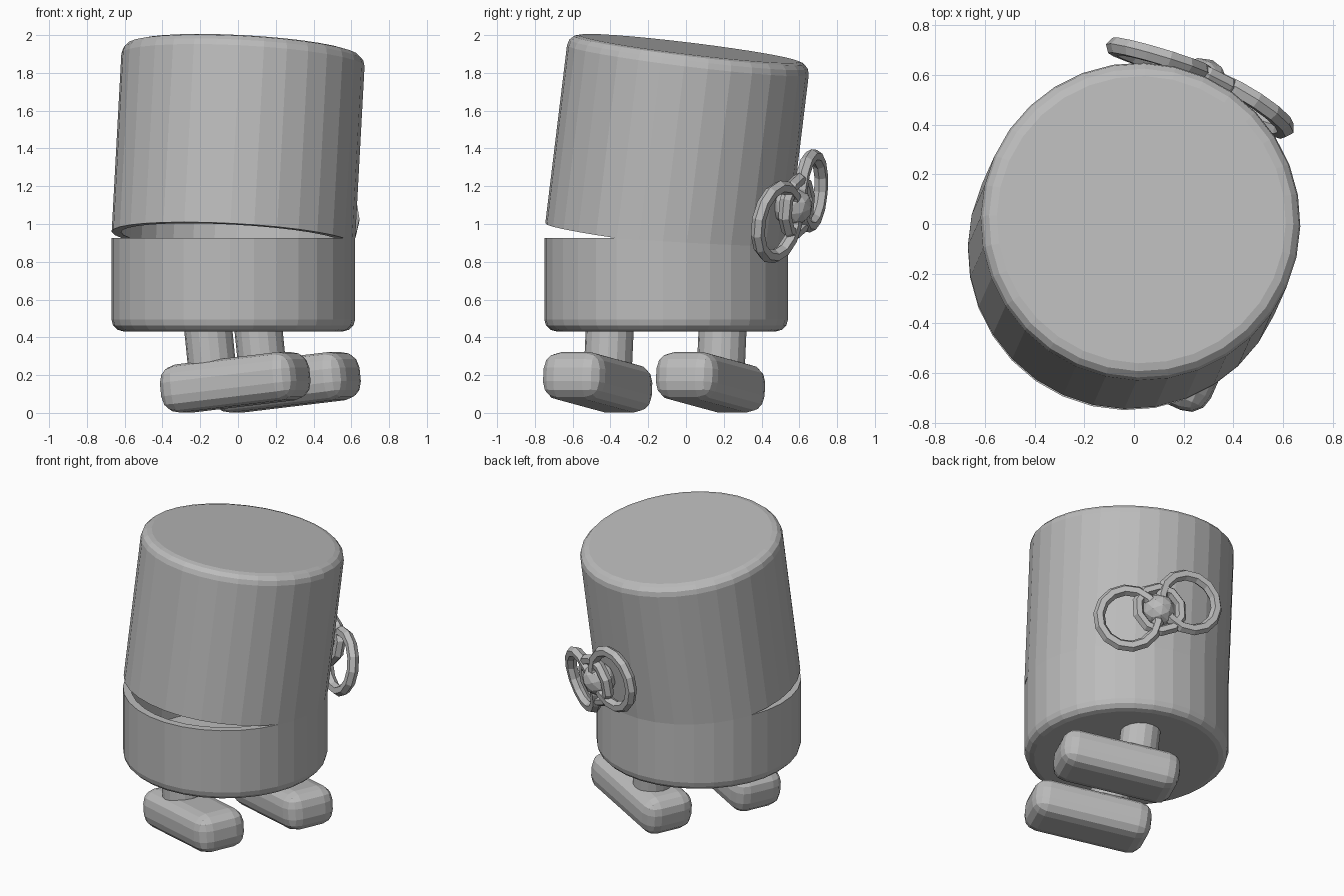
import bpy
import bmesh
from math import cos, sin, pi, radians
from mathutils import Matrix, Vector

if "Cube" in bpy.data.objects:
    bpy.data.objects.remove(bpy.data.objects["Cube"])

grey = bpy.data.materials.new("plain grey")
grey.use_nodes = True
grey.diffuse_color = (0.5, 0.5, 0.5, 1)
grey.node_tree.nodes["Principled BSDF"].inputs["Base Color"].default_value = (0.5, 0.5, 0.5, 1)


def finish(bm, name, matrix):
    """Turn a bmesh into a placed object."""
    bmesh.ops.recalc_face_normals(bm, faces=bm.faces)
    mesh = bpy.data.meshes.new(name)
    bm.to_mesh(mesh)
    bm.free()
    mesh.materials.append(grey)
    obj = bpy.data.objects.new(name, mesh)
    bpy.context.collection.objects.link(obj)
    obj.matrix_world = matrix
    return obj


def grid_faces(bm, rings, closed):
    """Join consecutive vertex rings with quads."""
    count = len(rings)
    for i in range(count if closed else count - 1):
        a, b = rings[i], rings[(i + 1) % count]
        n = len(a)
        for j in range(n):
            k = (j + 1) % n
            bm.faces.new((a[j], a[k], b[k], b[j]))


def lathe(name, profile, sides, matrix):
    """Revolve (radius, height) points, capping both ends."""
    bm = bmesh.new()
    rings = [[bm.verts.new((r * cos(2 * pi * s / sides), r * sin(2 * pi * s / sides), z))
              for s in range(sides)] for r, z in profile]
    grid_faces(bm, rings, False)
    bm.faces.new(rings[0])
    bm.faces.new(rings[-1])
    return finish(bm, name, matrix)


def ring(name, major, minor, segments, matrix):
    """Low-poly ring lying in its local xz plane."""
    bm = bmesh.new()
    rings = []
    for s in range(segments):
        a = 2 * pi * s / segments
        out = Vector((cos(a), 0, sin(a)))
        rings.append([bm.verts.new(out * (major + minor * cos(t * pi / 3))
                                   + Vector((0, minor * sin(t * pi / 3), 0)))
                      for t in range(6)])
    grid_faces(bm, rings, True)
    return finish(bm, name, matrix)


def rot(degrees, axis):
    return Matrix.Rotation(radians(degrees), 4, axis)


def move(x, y, z):
    return Matrix.Translation((x, y, z))


# Body frame: turned about z, with the hinge plane at its origin
R, WALL, BEVEL = 0.645, 0.05, 0.062
base = move(-0.025, -0.105, 0.925) @ rot(-24, "Z")
lid = base @ rot(-7.6, "X")


def shell(height, sign):
    """Hollow cup profile: inner wall, rim, outer wall, rounded end."""
    points = [(R - WALL, height - WALL), (R - WALL, 0), (R, 0)]
    for i in range(4):
        a = i * pi / 6
        points.append((R - BEVEL + BEVEL * cos(a), height - BEVEL + BEVEL * sin(a)))
    return [(r, z * sign) for r, z in points]


lathe("lower_body", shell(0.493, -1), 32, base)
lathe("upper_body", shell(1.013, 1), 32, lid)

# Legs and rounded feet
for side, v in (("right", -0.327), ("left", 0.327)):
    foot = base @ move(0.157, v, -0.763) @ rot(-6.3, "Y")
    lathe(side + "_leg", [(0.127, 0), (0.127, 0.36)], 16, foot @ move(-0.125, 0, 0))
    bm = bmesh.new()
    bmesh.ops.create_cube(bm, size=1, matrix=Matrix.Diagonal((0.78, 0.35, 0.256, 1)))
    bmesh.ops.bevel(bm, geom=bm.edges[:], offset=0.092, segments=3, profile=0.5,
                    affect="EDGES", clamp_overlap=True)
    finish(bm, side + "_foot", foot)

# Wind-up key on the back: two loops, a collar and a knob
key = lid @ move(0, 0.712, 0.265) @ rot(23, "Y")
for name, sx in (("key_loop_high", -1), ("key_loop_low", 1)):
    ring(name, 0.188, 0.037, 14, key @ move(0.212 * sx, 0, 0) @ rot(-8 * sx, "Z"))
ring("key_collar", 0.145, 0.036, 10, key @ move(0, 0.015, 0))
bm = bmesh.new()
bmesh.ops.create_icosphere(bm, subdivisions=2, radius=0.108)
finish(bm, "key_knob", key @ move(0, -0.01, 0))
